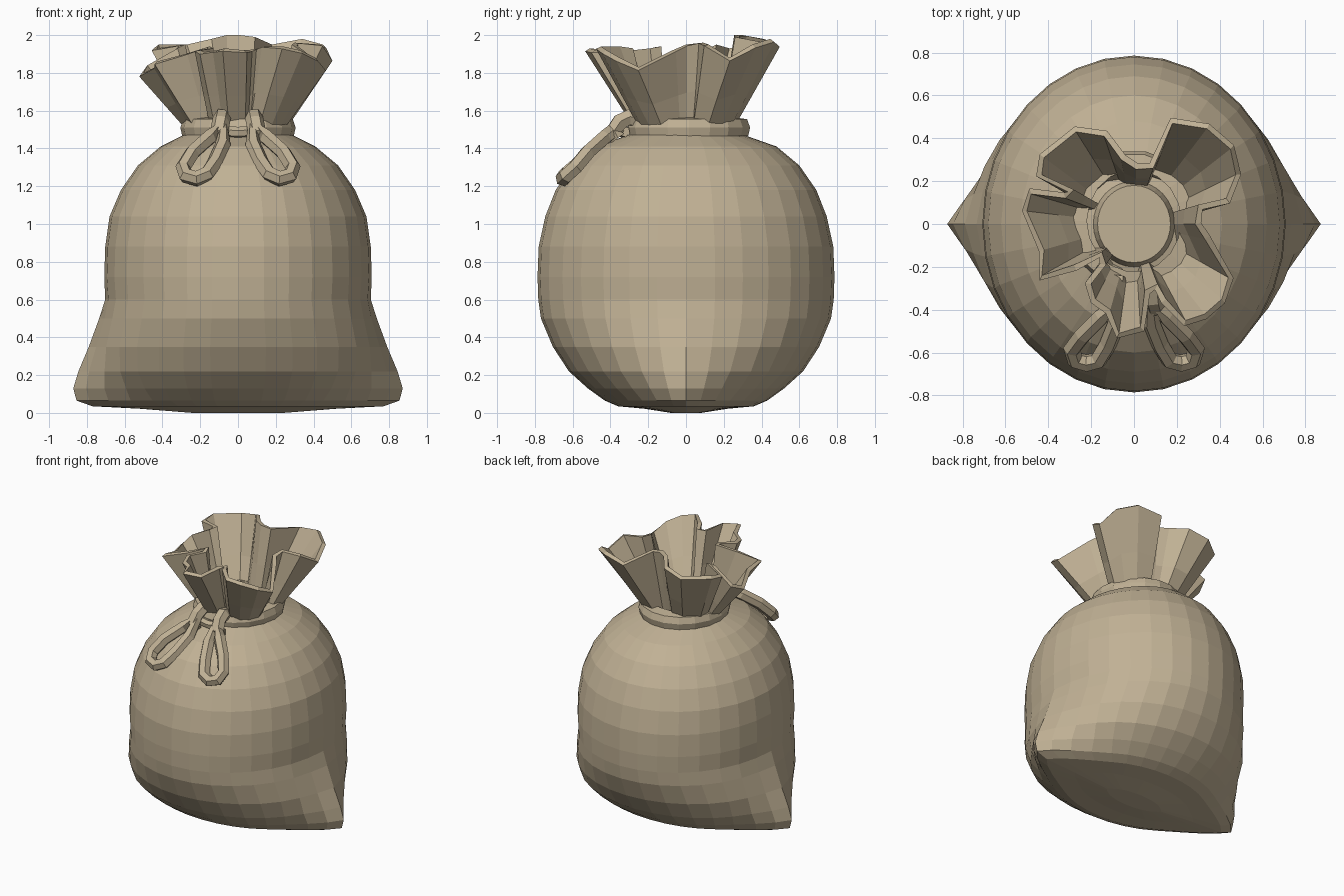
import bpy, bmesh, math
from mathutils import Vector

if "Cube" in bpy.data.objects:
    bpy.data.objects.remove(bpy.data.objects["Cube"])

cloth = bpy.data.materials.new("beige cloth")
cloth.diffuse_color = (0.53, 0.44, 0.30, 1)
cloth.use_nodes = True
cloth.node_tree.nodes["Principled BSDF"].inputs["Base Color"].default_value = cloth.diffuse_color


def make_object(name, rings, closed_ends=(False, False), loop=False):
    """Skin a list of equally long closed rings of points."""
    bm = bmesh.new()
    rows = [[bm.verts.new(p) for p in ring] for ring in rings]
    pairs = list(zip(rows, rows[1:])) + ([(rows[-1], rows[0])] if loop else [])
    for a, b in pairs:
        n = len(a)
        for i in range(n):
            j = (i + 1) % n
            bm.faces.new((a[i], a[j], b[j], b[i]))
    if closed_ends[0]:
        bm.faces.new(rows[0][::-1])
    if closed_ends[1]:
        bm.faces.new(rows[-1])
    bmesh.ops.recalc_face_normals(bm, faces=bm.faces)
    mesh = bpy.data.meshes.new(name)
    bm.to_mesh(mesh)
    bm.free()
    mesh.materials.append(cloth)
    obj = bpy.data.objects.new(name, mesh)
    bpy.context.collection.objects.link(obj)
    return obj


def lens_ring(z, rx, ry, tip, n=32):
    """Ellipse whose left and right ends are drawn out to a blunt corner."""
    pts = []
    t0 = math.acos(min(1, rx / tip))
    for i in range(n):
        t = 2 * math.pi * i / n
        c, s = math.cos(t), math.sin(t)
        fold = math.asin(min(1, abs(s)))
        x, y = rx * abs(c), ry * abs(s)
        if fold < t0:
            k = fold / t0
            x = tip + (rx * math.cos(t0) - tip) * k ** 1.3
            y = ry * math.sin(t0) * k
        pts.append((math.copysign(x, c), math.copysign(y, s), z))
    return pts


# Sack body: height, half width, half depth, corner reach
body = [
    (0.00, 0.22, 0.08, 0.24), (0.022, 0.45, 0.22, 0.52), (0.035, 0.57, 0.36, 0.77),
    (0.065, 0.64, 0.43, 0.855), (0.13, 0.70, 0.52, 0.872), (0.22, 0.75, 0.62, 0.845),
    (0.35, 0.755, 0.705, 0.79), (0.50, 0.72, 0.768, 0.735), (0.60, 0.70, 0.782, 0.703),
    (0.72, 0.708, 0.786, 0.708), (0.88, 0.703, 0.78, 0.703), (1.04, 0.68, 0.745, 0.68),
    (1.18, 0.62, 0.69, 0.62), (1.31, 0.53, 0.60, 0.53), (1.41, 0.41, 0.48, 0.41),
    (1.47, 0.29, 0.31, 0.29), (1.50, 0.19, 0.20, 0.19), (1.56, 0.17, 0.18, 0.17)]
make_object("sack_body", [lens_ring(*r) for r in body], (True, True))

# Ruffled mouth: rim outline x, y, z, pulled together at the neck
rim = [
    (-0.43, 0.23, 1.93), (-0.42, 0.31, 1.95), (-0.27, 0.43, 1.95), (-0.14, 0.41, 1.98),
    (-0.06, 0.30, 2.0), (0.01, 0.255, 2.0), (0.09, 0.26, 1.99), (0.18, 0.47, 1.95),
    (0.34, 0.445, 1.98), (0.45, 0.35, 1.95), (0.475, 0.23, 1.88), (0.43, 0.12, 1.95),
    (0.30, 0.09, 1.96), (0.285, 0.0, 1.95), (0.33, -0.07, 1.92), (0.44, -0.25, 1.83),
    (0.41, -0.35, 1.88), (0.33, -0.42, 1.92), (0.24, -0.45, 1.94), (0.15, -0.35, 1.94),
    (0.11, -0.28, 1.93), (0.05, -0.31, 1.92), (0.03, -0.48, 1.92), (-0.07, -0.51, 1.93),
    (-0.11, -0.40, 1.92), (-0.18, -0.35, 1.91), (-0.20, -0.28, 1.92), (-0.13, -0.19, 1.93),
    (-0.15, -0.13, 1.94), (-0.28, -0.19, 1.90), (-0.43, -0.24, 1.86), (-0.42, -0.12, 1.84),
    (-0.50, 0.06, 1.80), (-0.48, 0.14, 1.84), (-0.32, 0.12, 1.93), (-0.28, 0.16, 1.95)]


def ruffle_ring(k):
    pts = []
    for x, y, z in rim:
        d = math.hypot(x, y)
        r = 0.12 + 0.23 * d
        base = Vector((x / d * r, y / d * r, 1.50))
        pts.append(base.lerp(Vector((x, y, z)), k))
    return pts


ruffle = make_object("ruffled_mouth", [ruffle_ring(k) for k in (0, 0.45, 1)])
solid = ruffle.modifiers.new("cloth thickness", "SOLIDIFY")
solid.thickness = 0.03
solid.offset = -1

# Cord band around the neck
profile = [(0.22, 1.46), (0.295, 1.465), (0.305, 1.51), (0.29, 1.555), (0.22, 1.565)]
band = [[(r * math.cos(a * math.pi / 9), 0.015 + 1.08 * r * math.sin(a * math.pi / 9), z)
         for a in range(18)] for r, z in profile]
make_object("neck_cord", band, loop=True)


def tube(name, path, radius, closed, sides=6):
    """Sweep a round section along a path, facing forward and down."""
    path = [Vector(p) for p in path]
    n = len(path)
    ref = Vector((0, -0.66, 0.75))
    rings = []
    for i, p in enumerate(path):
        after = path[(i + 1) % n] if closed else path[min(i + 1, n - 1)]
        before = path[i - 1] if closed else path[max(i - 1, 0)]
        side = (after - before).normalized().cross(ref).normalized()
        up = side.cross(after - before).normalized()
        rings.append([p + radius * (side * math.cos(a) + up * math.sin(a))
                      for a in (2 * math.pi * s / sides for s in range(sides))])
    return make_object(name, rings, (not closed, not closed), closed)


# Bow: two drooping loops, each with a strap over the cord
loop_path = [(0.08, -0.35, 1.52), (0.15, -0.43, 1.46), (0.24, -0.52, 1.38),
             (0.29, -0.585, 1.30), (0.275, -0.635, 1.255), (0.22, -0.65, 1.24),
             (0.165, -0.635, 1.265), (0.12, -0.56, 1.33), (0.08, -0.46, 1.42)]
strap_path = [(0.08, -0.25, 1.55), (0.085, -0.30, 1.565), (0.09, -0.35, 1.54),
              (0.10, -0.385, 1.49), (0.10, -0.36, 1.455)]
for label, s in (("left", -1), ("right", 1)):
    tube(label + "_bow_loop", [(s * x, y, z) for x, y, z in loop_path], 0.042, True)
    tube(label + "_bow_strap", [(s * x, y, z) for x, y, z in strap_path], 0.048, False)

# Short knot between the straps
tube("bow_knot", [(-0.09, -0.325, 1.49), (0, -0.34, 1.485), (0.09, -0.325, 1.49)], 0.03, False)
